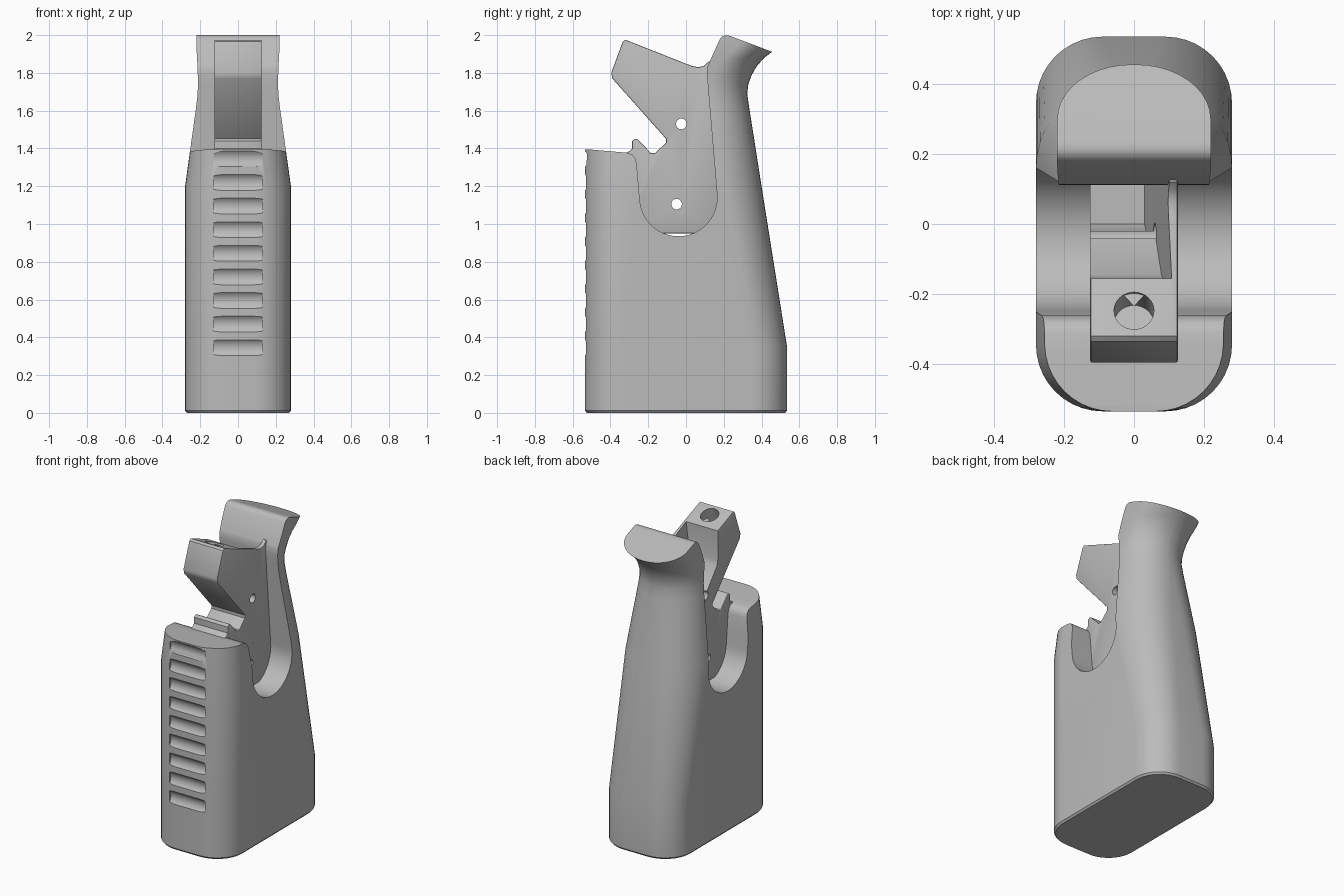
import bpy, bmesh, math
from mathutils import Matrix, Vector

default = bpy.data.objects.get("Cube")
if default:
    bpy.data.objects.remove(default, do_unlink=True)

grey = bpy.data.materials.new("grey_plastic")
grey.use_nodes = True
grey.diffuse_color = (0.5, 0.5, 0.5, 1)
bsdf = next(n for n in grey.node_tree.nodes if n.type == 'BSDF_PRINCIPLED')
bsdf.inputs["Base Color"].default_value = grey.diffuse_color


def make(name, bm):
    bmesh.ops.recalc_face_normals(bm, faces=bm.faces)
    mesh = bpy.data.meshes.new(name)
    bm.to_mesh(mesh)
    bm.free()
    mesh.materials.append(grey)
    obj = bpy.data.objects.new(name, mesh)
    bpy.context.collection.objects.link(obj)
    return obj


def bridge(name, rings):
    """Skin a closed solid through rings with equal point counts."""
    bm = bmesh.new()
    loops = [[bm.verts.new(p) for p in ring] for ring in rings]
    n = len(loops[0])
    for a, b in zip(loops, loops[1:]):
        for i in range(n):
            j = (i + 1) % n
            bm.faces.new((a[i], a[j], b[j], b[i]))
    bm.faces.new(loops[0][::-1])
    bm.faces.new(loops[-1])
    return make(name, bm)


def prism(name, profile, x0, x1):
    return bridge(name, [[(x, y, z) for y, z in profile] for x in (x0, x1)])


def rod(name, centre, radius, length, rotation):
    bm = bmesh.new()
    bmesh.ops.create_cone(bm, cap_ends=True, segments=32, radius1=radius,
                          radius2=radius, depth=length,
                          matrix=Matrix.Translation(centre) @ rotation)
    return make(name, bm)


def activate(obj):
    bpy.ops.object.select_all(action='DESELECT')
    obj.select_set(True)
    bpy.context.view_layer.objects.active = obj


def apply(obj, mod):
    activate(obj)
    bpy.ops.object.modifier_apply(modifier=mod.name)


def cut(obj, cutter, operation='DIFFERENCE'):
    mod = obj.modifiers.new("cut", 'BOOLEAN')
    mod.operation = operation
    mod.solver = 'EXACT'
    mod.object = cutter
    apply(obj, mod)
    bpy.data.objects.remove(cutter, do_unlink=True)


def arc(cy, cz, r, a0, a1, steps):
    angles = [math.radians(a0 + (a1 - a0) * i / steps) for i in range(steps + 1)]
    return [(cy + r * math.cos(a), cz + r * math.sin(a)) for a in angles]


def section(z, w, front, back, rb, rf=0.19, steps=10):
    """Horizontal rounded rectangle with separate front and back radii."""
    pts = []
    for cx, cy, r, a in ((w - rb, back - rb, rb, 0), (rb - w, back - rb, rb, 90),
                         (rf - w, front + rf, rf, 180), (w - rf, front + rf, rf, 270)):
        pts += [(x, y, z) for x, y in arc(cx, cy, r, a, a + 90, steps)]
    return pts


# Grip body: height, half width, back edge, back corner radius
levels = [(0.012, 0.28, 0.535, 0.19), (0.35, 0.28, 0.535, 0.19),
          (1.2, 0.28, 0.40, 0.24), (1.62, 0.222, 0.334, 0.215),
          (1.69, 0.214, 0.324, 0.21), (1.74, 0.212, 0.33, 0.21),
          (1.79, 0.213, 0.348, 0.21), (1.84, 0.215, 0.378, 0.213),
          (1.88, 0.217, 0.415, 0.215), (1.915, 0.219, 0.46, 0.217),
          (2.05, 0.22, 0.60, 0.218)]
rings = [section(0, 0.27, -0.525, 0.525, 0.18, 0.18)]
rings += [section(z, w, -0.535, b, r) for z, w, b, r in levels]
body = bridge("grip_body", rings)

# Side outline with the U-shaped recess and the flared rear horn
outline = [(-0.7, -0.1), (0.8, -0.1), (0.8, 1.79), (0.455, 1.912), (0.235, 1.995),
           (0.215, 2.0), (0.195, 1.995), (0.18, 1.98), (0.125, 1.86), (0.113, 1.83),
           (0.111, 1.79)]
outline += arc(-0.04, 1.14, 0.205, 5, -175, 24)
outline += [(-0.262, 1.325), (-0.27, 1.35), (-0.285, 1.368), (-0.31, 1.377),
            (-0.515, 1.395), (-0.7, 1.395)]
cut(body, prism("side_outline", outline, -1, 1), 'INTERSECT')

# Finger grooves down the front
across = Matrix.Rotation(math.pi / 2, 4, 'Y')
for i in range(9):
    cut(body, rod("groove", (0, -0.578, 0.345 + 0.125 * i), 0.06, 0.26, across))

# Centre web with nose, notch and hook
web_profile = [(-0.33, 0.95), (-0.33, 1.372), (-0.30, 1.385), (-0.285, 1.40), (-0.285, 1.44),
               (-0.27, 1.453), (-0.255, 1.447), (-0.185, 1.375), (-0.165, 1.375),
               (-0.105, 1.43), (-0.105, 1.45), (-0.39, 1.77), (-0.396, 1.80),
               (-0.335, 1.965), (-0.32, 1.975), (0.03, 1.837), (0.065, 1.83),
               (0.095, 1.838), (0.12, 1.86), (0.18, 1.86), (0.18, 0.95)]
web = prism("centre_web", web_profile, -0.125, 0.125)
bevel = web.modifiers.new("soft_edges", 'BEVEL')
bevel.width = 0.006
bevel.segments = 2
bevel.limit_method = 'ANGLE'
bevel.angle_limit = math.radians(60)
apply(web, bevel)

# Open pocket on one side of the web, leaving a thin tapering plate
pocket = prism("pocket", [(-0.155, 2.1), (-0.155, 1.72), (-0.145, 1.68), (-0.03, 1.54),
                          (-0.02, 1.5), (-0.02, 1.34), (0.0, 1.3), (0.3, 1.3),
                          (0.3, 2.1)], -0.3, 0.03)
for v in pocket.data.vertices:
    if v.co.x > 0:
        v.co.x += 0.07 * (v.co.z - 1.3) / 0.55
cut(web, pocket)

# Pin holes through the web
for y, z in ((-0.025, 1.53), (-0.05, 1.105)):
    cut(web, rod("pin_hole", (0, y, z), 0.028, 1, across))

# Socket in the sloping nose top
tilt = Matrix.Rotation(-0.365, 4, 'X')
cut(web, rod("socket", (0, -0.25, 1.94), 0.057, 0.2, tilt))

# Small pointed tongue in the socket
tongue_plan = [(-0.042, -0.19), (0, -0.235), (0.042, -0.19)]
tongue = bridge("socket_tongue", [[(x, y, 1.8) for x, y in tongue_plan],
                                  [(x, y, 1.84 - 0.38 * y) for x, y in tongue_plan]])
for v in tongue.data.vertices:
    if v.co.z > 1.82:
        v.co.z = 1.845 - 0.394 * v.co.y - 0.006

for obj in (body, web):
    activate(obj)
    bpy.ops.object.shade_smooth_by_angle(angle=math.radians(32))
